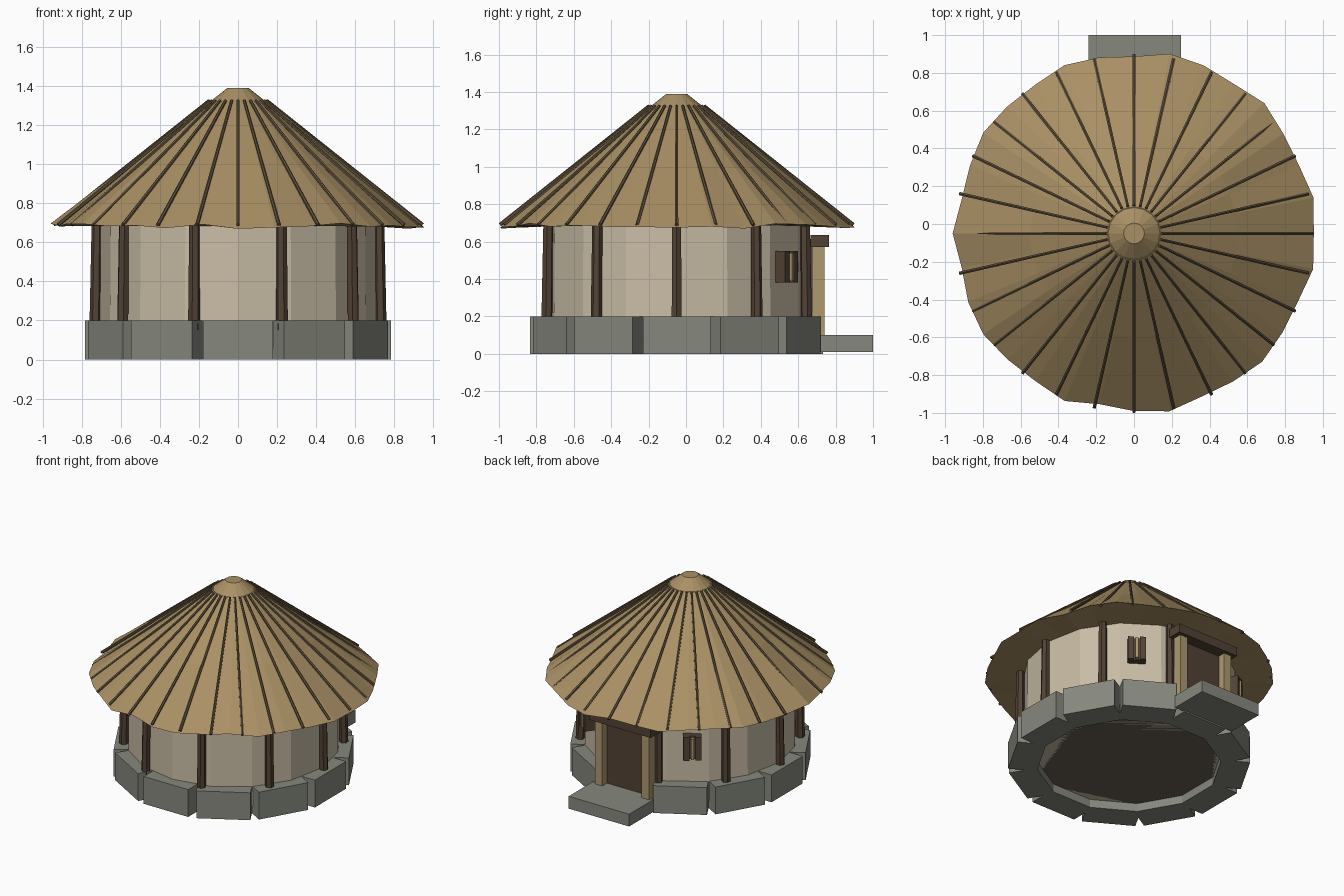
import bpy, bmesh, math, random
from mathutils import Matrix, Vector

if "Cube" in bpy.data.objects:
    bpy.data.objects.remove(bpy.data.objects["Cube"])

random.seed(4)
CY = -0.05  # hut axis


def material(name, rgb):
    m = bpy.data.materials.new(name)
    m.diffuse_color = (*rgb, 1)
    m.use_nodes = True
    m.node_tree.nodes["Principled BSDF"].inputs["Base Color"].default_value = m.diffuse_color
    return m


STONE = material("stone", (0.24, 0.25, 0.21))
PLASTER = material("plaster", (0.58, 0.51, 0.38))
DARK = material("dark_wood", (0.085, 0.055, 0.035))
LIGHT = material("light_wood", (0.42, 0.32, 0.16))
THATCH = material("thatch", (0.40, 0.28, 0.13))
RIB = material("rib_wood", (0.12, 0.085, 0.045))
EARTH = material("earth", (0.14, 0.12, 0.09))


def finish(bm, name, mat):
    bmesh.ops.recalc_face_normals(bm, faces=bm.faces)
    me = bpy.data.meshes.new(name)
    bm.to_mesh(me)
    bm.free()
    ob = bpy.data.objects.new(name, me)
    bpy.context.collection.objects.link(ob)
    me.materials.append(mat)
    return ob


def box(name, center, size, mat, angle=0.0):
    bm = bmesh.new()
    M = Matrix.Translation(center) @ Matrix.Rotation(angle, 4, 'Z') @ Matrix.Diagonal((*size, 1))
    bmesh.ops.create_cube(bm, size=1, matrix=M)
    return finish(bm, name, mat)


def radial_box(name, angle, r0, r1, width, z0, z1, mat, side=0.0):
    """Box facing outward from the hut axis, between radii r0 and r1."""
    r = (r0 + r1) / 2
    c, s = math.cos(angle), math.sin(angle)
    return box(name, (r * c - side * s, CY + r * s + side * c, (z0 + z1) / 2),
               (r1 - r0, width, z1 - z0), mat, angle)


def rod(name, p, q, r0, r1, sides, mat):
    p, q = Vector(p), Vector(q)
    d = q - p
    bm = bmesh.new()
    M = Matrix.Translation((p + q) / 2) @ d.to_track_quat('Z', 'Y').to_matrix().to_4x4()
    bmesh.ops.create_cone(bm, cap_ends=True, segments=sides, radius1=r0, radius2=r1,
                          depth=d.length, matrix=M)
    return finish(bm, name, mat)


def polar(r, a, z):
    return (r * math.cos(a), CY + r * math.sin(a), z)


def loft(name, rings, mat):
    """Closed solid through rings of points."""
    bm = bmesh.new()
    vs = [[bm.verts.new(p) for p in ring] for ring in rings]
    n = len(vs[0])
    for a, b in zip(vs, vs[1:]):
        for i in range(n):
            j = (i + 1) % n
            bm.faces.new((a[i], a[j], b[j], b[i]))
    bm.faces.new(vs[0])
    bm.faces.new(vs[-1])
    return finish(bm, name, mat)


def ring(r, z, n):
    return [polar(r, math.tau * i / n, z) for i in range(n)]


# stone foundation ring, lower under the door
for k in range(12):
    top = 0.1 if k == 3 else 0.2
    radial_box("foundation_block", math.radians(30 * k), 0.59, 0.783, 0.36, 0, top, STONE)
box("door_step", (0.005, 0.86, 0.055), (0.49, 0.28, 0.09), STONE)
loft("floor", [ring(0.66, 0.06, 16), ring(0.66, 0.09, 16)], EARTH)

# plaster wall and timber posts
loft("wall", [ring(0.71, 0.06, 16), ring(0.705, 0.70, 16)], PLASTER)
for k in range(10):
    a = math.radians(36 * k)
    rod("wall_post", polar(0.73, a, 0.15), polar(0.722, a, 0.71), 0.031, 0.027, 6, DARK)

# door
box("door", (0, 0.665, 0.335), (0.36, 0.04, 0.48), DARK)
for s in (-1, 1):
    box("door_post", (s * 0.19, 0.707, 0.335), (0.06, 0.066, 0.49), LIGHT)
box("door_lintel", (0, 0.715, 0.603), (0.50, 0.10, 0.065), DARK)

# windows either side of the door
for deg in (54, 126):
    a = math.radians(deg)
    radial_box("window", a, 0.66, 0.735, 0.12, 0.38, 0.55, DARK)
    for s in (-1, 1):
        radial_box("window_shutter", a, 0.70, 0.76, 0.04, 0.38, 0.55, DARK, s * 0.04)
    radial_box("window_bar", a, 0.70, 0.768, 0.02, 0.39, 0.54, LIGHT)

# thatched roof with an uneven eave (radii counter-clockwise from +x)
N = 32
radii = [.952, .969, .945, .951, .976, .952, .963, .97, .937, .95, .964, .945, .95, .96, .94, .93,
         .96, .93, .95, .96, .945, .94, .96, .922, .94, .96, .935, .943, .96, .945, .94, .967]
eave, middle = [], []
for i, r in enumerate(radii):
    a = math.tau * i / N
    eave.append(polar(r, a, 0.684 + random.uniform(-0.016, 0.014)))
    middle.append(polar(0.55 + random.uniform(-0.008, 0.008), a, 1.0))
loft("thatch_roof", [ring(0.70, 0.685, N), eave, middle, ring(0.14, 1.325, N)], THATCH)
loft("roof_cap", [ring(0.15, 1.315, 16), ring(0.055, 1.39, 16)], THATCH)

# roof ribs
for k in range(28):
    a = math.tau * k / 28
    rod("roof_rib", polar(0.945, a, 0.69), polar(0.148, a, 1.326), 0.010, 0.008, 6, RIB)
